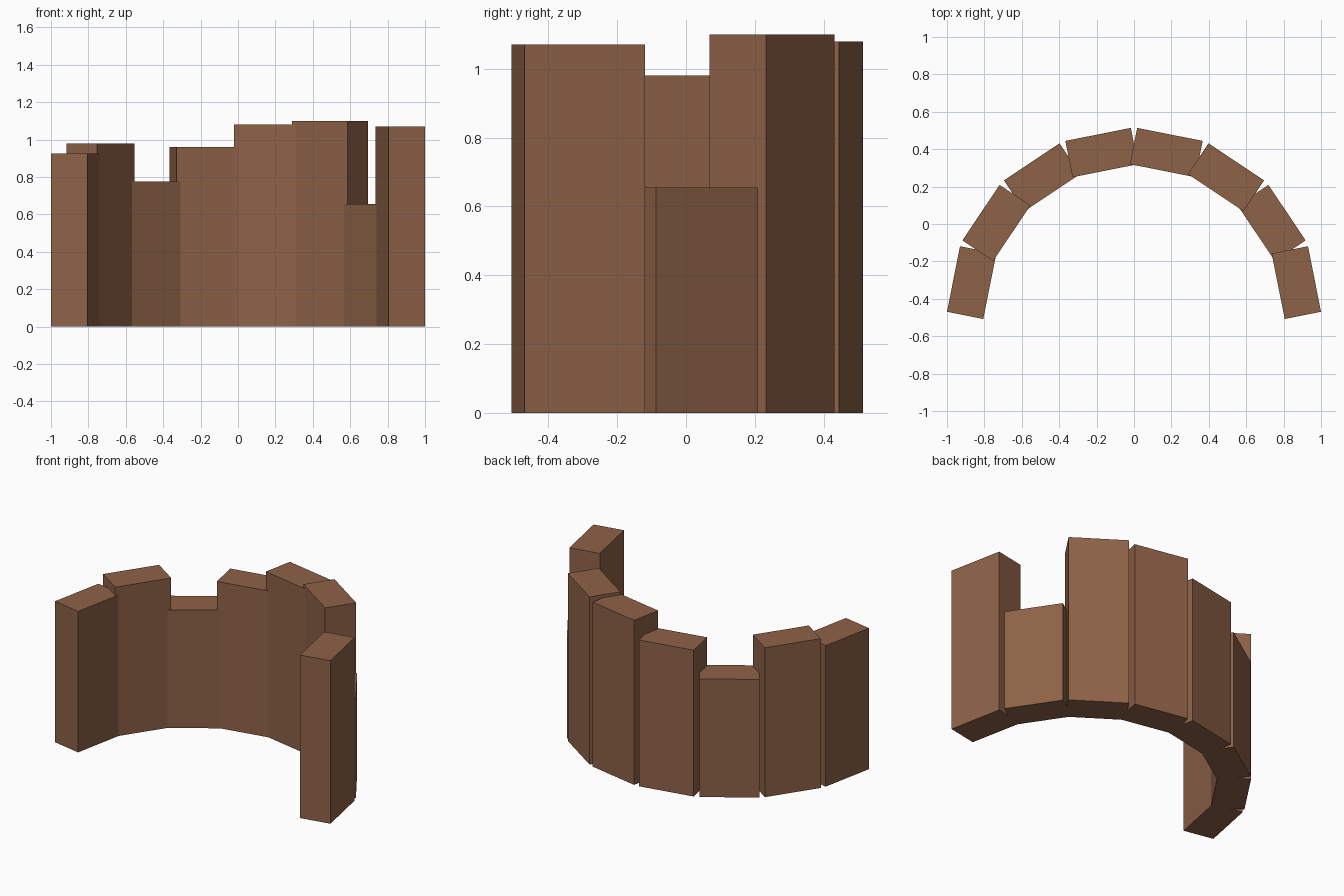
import bpy
from math import cos, sin, radians
from mathutils import Matrix

cube = bpy.data.objects.get("Cube")
if cube:
    bpy.data.objects.remove(cube, do_unlink=True)

# Single brown wood colour
wood = bpy.data.materials.new("brown_wood")
wood.use_nodes = True
colour = (0.27, 0.122, 0.064, 1)
wood.diffuse_color = colour
bsdf = wood.node_tree.nodes["Principled BSDF"]
bsdf.inputs["Base Color"].default_value = colour
bsdf.inputs["Roughness"].default_value = 0.9

RADIUS, CENTRE_Y = 0.885, -0.486
THICKNESS, WIDTH = 0.198, 0.357


def plank(name, angle, height):
    """Upright plank standing on the ground, facing the arc's centre."""
    x, y = RADIUS * cos(angle), CENTRE_Y + RADIUS * sin(angle)
    bpy.ops.mesh.primitive_cube_add(size=1)
    obj = bpy.context.object
    obj.name = name
    obj.data.transform(Matrix.Diagonal((THICKNESS, WIDTH, height, 1)))
    obj.location = (x, y, height / 2)
    obj.rotation_euler.z = angle
    obj.data.materials.append(wood)


# Half ring of planks with uneven tops, from the right end to the left end
heights = (0.925, 0.98, 0.775, 0.96, 1.08, 1.10, 0.655, 1.07)
step = 180 / len(heights)
for i, h in enumerate(heights):
    plank(f"wall_plank_{i + 1}", radians(180 - step * (i + 0.5)), h)
